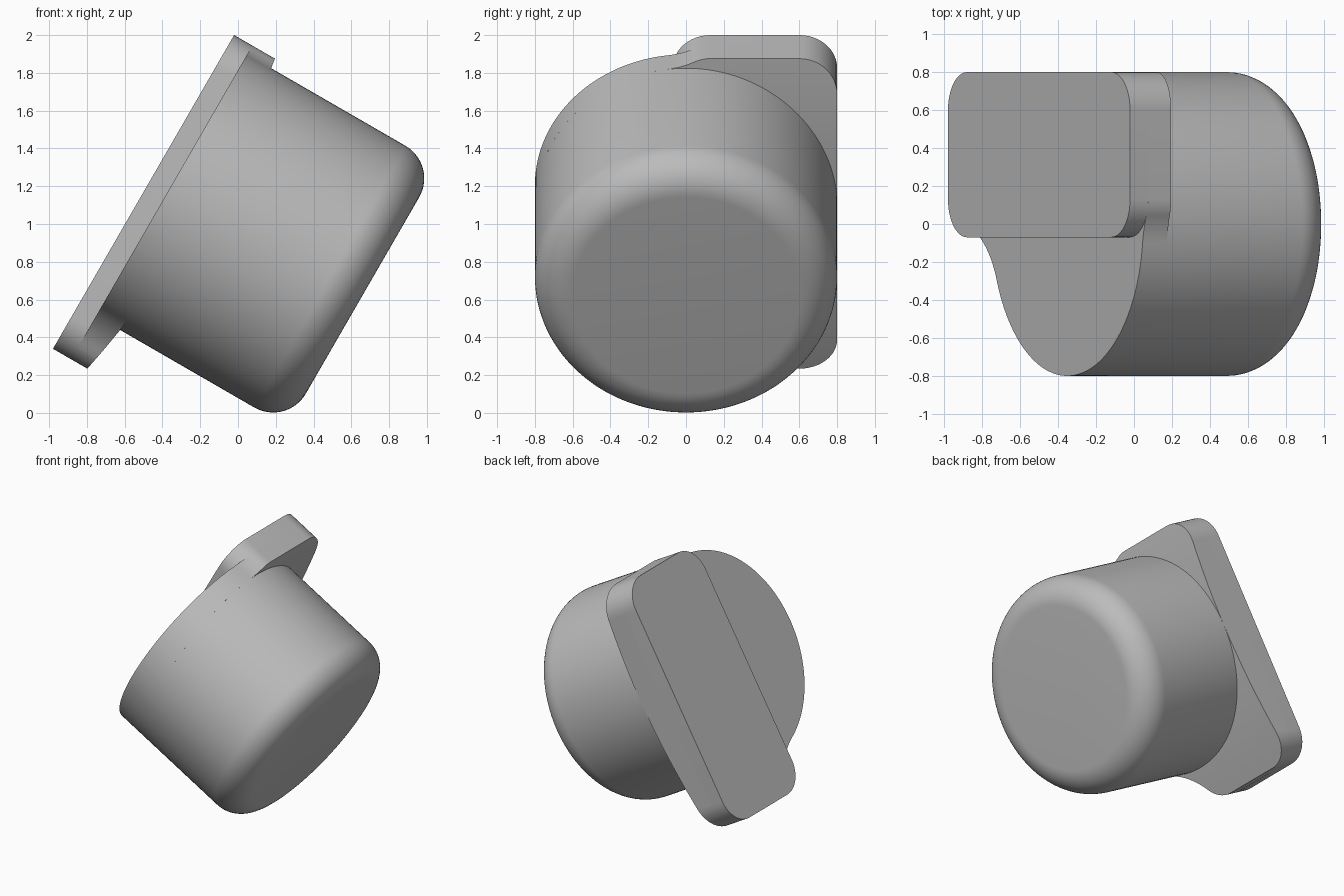
import bpy, bmesh, math
from mathutils import Vector

if "Cube" in bpy.data.objects:
    bpy.data.objects.remove(bpy.data.objects["Cube"])

# Tilted frame: u runs along the mounting plate, a along the cup axis
AX = Vector((0.866, 0, -0.5))
UP = Vector((0.5, 0, 0.866))
CU = 0.868                      # cup centre along u
R, CR, F = 0.80, 0.20, 0.50     # cup, plate corner and blend radii
U0, U1, Y0, Y1 = -1.064, 0.854, -0.07, 0.80   # plate limits about the cup axis
BACK, STEP, END, ROUND = -1.018, -0.907, 0.26, 0.20

grey = bpy.data.materials.new("mid_grey")
grey.diffuse_color = (0.5, 0.5, 0.5, 1)
grey.use_nodes = True
grey.node_tree.nodes["Principled BSDF"].inputs["Base Color"].default_value = grey.diffuse_color


def place(u, y, a):
    return UP * (u + CU) + AX * a + Vector((0, y, 0))


def front(u):
    # gently crowned front face of the flange
    return -0.698 - 0.097 * u * u


def arc(c, r, t0, t1, n):
    return [(c[0] + r * math.cos(t0 + (t1 - t0) * i / n),
             c[1] + r * math.sin(t0 + (t1 - t0) * i / n)) for i in range(n + 1)]


def finish(bm, name):
    # map (u, y, a) into the scene and shade
    for v in bm.verts:
        v.co = place(*v.co)
    bmesh.ops.recalc_face_normals(bm, faces=bm.faces)
    me = bpy.data.meshes.new(name)
    bm.to_mesh(me)
    bm.free()
    me.materials.append(grey)
    ob = bpy.data.objects.new(name, me)
    bpy.context.collection.objects.link(ob)
    bpy.context.view_layer.objects.active = ob
    ob.select_set(True)
    bpy.ops.object.shade_smooth_by_angle(angle=math.radians(30))
    ob.select_set(False)


def prism(pts, a0, a1):
    bm = bmesh.new()
    low = [bm.verts.new((u, y, a0)) for u, y in pts]
    top = [bm.verts.new((u, y, a1)) for u, y in pts]
    bm.faces.new(low)
    bm.faces.new(top)
    n = len(pts)
    for i in range(n):
        j = (i + 1) % n
        bm.faces.new((low[i], low[j], top[j], top[i]))
    return bm


H = math.pi / 2
lo_l, hi_l = (U0 + CR, Y0 + CR), (U1 - CR, Y0 + CR)
lo_r, hi_r = (U0 + CR, Y1 - CR), (U1 - CR, Y1 - CR)
right_side = arc(hi_r, CR, 0, H, 12) + arc(lo_r, CR, H, 2 * H, 12)

# Back plate: rounded rectangle
bm = prism(right_side + arc(lo_l, CR, 2 * H, 3 * H, 12) + arc(hi_l, CR, 3 * H, 4 * H, 12),
           BACK, STEP)
finish(bm, "back_plate")


def blend(c):
    # centre of the hollow arc touching the cup circle and a plate corner
    d = math.hypot(*c)
    along = ((R + F) ** 2 - (CR + F) ** 2 + d * d) / (2 * d)
    off = math.sqrt((R + F) ** 2 - along ** 2)
    ux, uy = c[0] / d, c[1] / d
    s = 1 if c[0] < 0 else -1
    return (ux * along - uy * off * s, uy * along + ux * off * s)


def ang(p, q):
    return math.atan2(q[1] - p[1], q[0] - p[0])


def sweep(c, r, t0, t1, ccw, n):
    d = (t1 - t0) % (2 * math.pi)
    return arc(c, r, t0, t0 + (d if ccw else d - 2 * math.pi), n)


# Flange: plate outline blended into the cup circle, with crowned front
bl, bh = blend(lo_l), blend(hi_l)
o = (0.0, 0.0)
pts = list(right_side)
pts += sweep(lo_l, CR, math.pi, ang(lo_l, bl), True, 10)[1:]
pts += sweep(bl, F, ang(bl, lo_l), ang(bl, o), False, 14)[1:]
pts += sweep(o, R, ang(o, bl), ang(o, bh), True, 72)[1:]
pts += sweep(bh, F, ang(bh, o), ang(bh, hi_l), False, 14)[1:]
pts += sweep(hi_l, CR, ang(hi_l, bh), 0, True, 10)[1:]
bm = prism(pts, STEP, 0)
for i in range(1, 28):
    bmesh.ops.bisect_plane(bm, geom=bm.verts[:] + bm.edges[:] + bm.faces[:], dist=1e-5,
                           plane_co=(U0 + (U1 - U0) * i / 28, 0, 0), plane_no=(1, 0, 0))
for v in bm.verts:
    if v.co.z > -0.1:
        v.co.z = front(v.co.x)
finish(bm, "flange")

# Cup: round wall starting on the flange, rounded rim and flat end
bm = bmesh.new()
N = 128
profile = [(R, None)] + [(x, y) for x, y in arc((R - ROUND, END - ROUND), ROUND, 0, H, 14)]
rings = []
for r, a in profile:
    ring = []
    for k in range(N):
        t = 2 * math.pi * k / N
        u, y = r * math.cos(t), r * math.sin(t)
        ring.append(bm.verts.new((u, y, front(u) if a is None else a)))
    rings.append(ring)
for p, q in zip(rings, rings[1:]):
    for k in range(N):
        m = (k + 1) % N
        bm.faces.new((p[k], p[m], q[m], q[k]))
bm.faces.new(rings[-1])
finish(bm, "cup")
